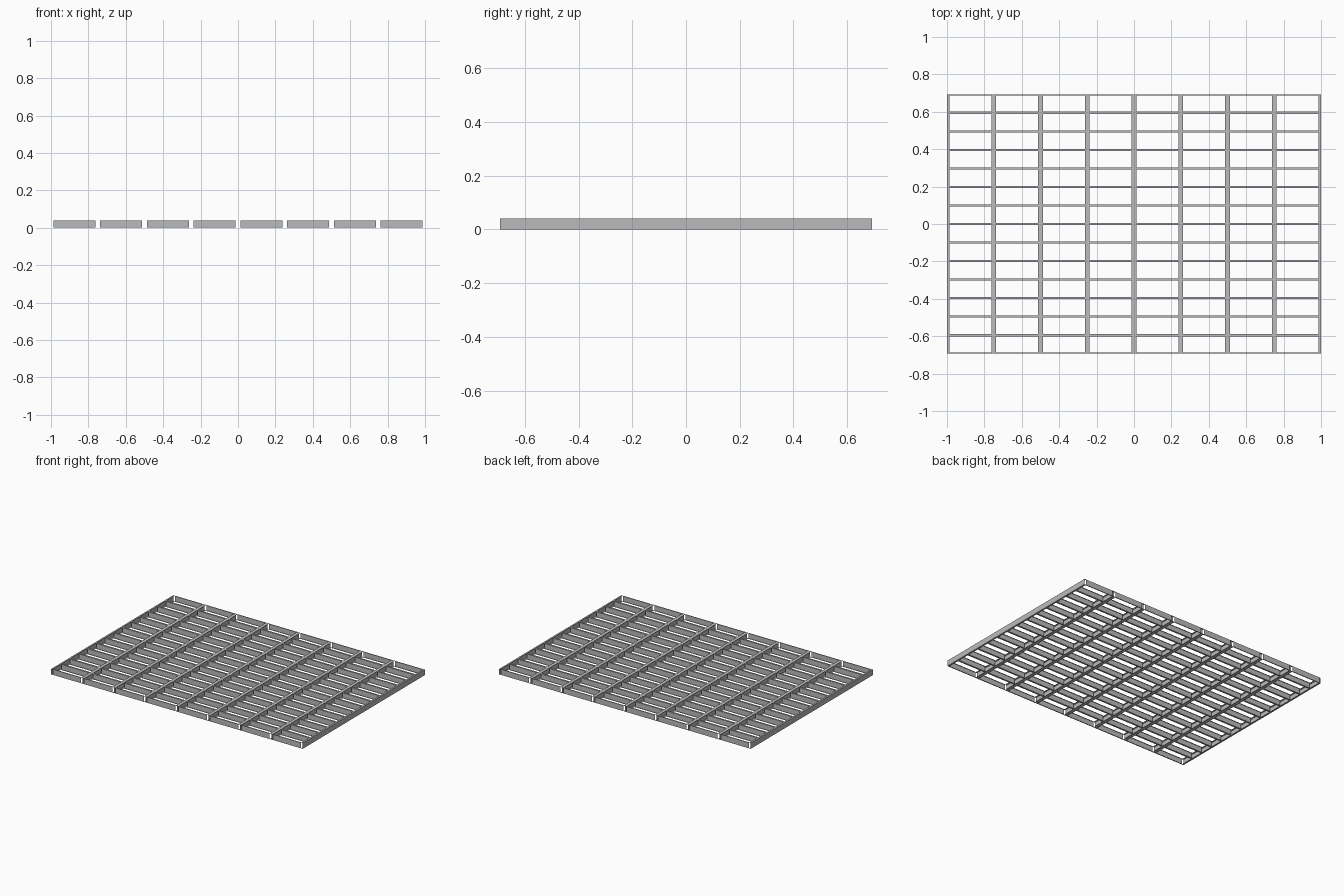
import bpy
import bmesh

if "Cube" in bpy.data.objects:
    bpy.data.objects.remove(bpy.data.objects["Cube"])

HALF_X, HALF_Y, HEIGHT = 1.0, 0.693, 0.04
BAYS, ROWS = 8, 14
BAY = 2 * HALF_X / BAYS
ROW = 2 * HALF_Y / ROWS
BEAM_FLANGE = 0.0125     # flange reach on each side of a beam web
JOIST_FLANGE = 0.0062    # flange reach on each side of a joist web

steel = bpy.data.materials.new("grey_steel")
steel.use_nodes = True
colour = (0.5, 0.5, 0.5, 1)
steel.diffuse_color = colour
steel.node_tree.nodes["Principled BSDF"].inputs["Base Color"].default_value = colour


def sheet_section(name, length, left, right, location, along_x=False):
    """Sheet-metal I or C section: upright web with top and bottom flanges."""
    bm = bmesh.new()

    def strip(a, b):
        corners = [(a, 0), (b, 0), (b, length), (a, length)]
        verts = []
        for (across, z), along in corners:
            pos = (along, across, z) if along_x else (across, along, z)
            verts.append(bm.verts.new(pos))
        bm.faces.new(verts)

    strip((0, 0), (0, HEIGHT))
    for z in (0, HEIGHT):
        if left:
            strip((-left, z), (0, z))
        if right:
            strip((0, z), (right, z))
    bmesh.ops.remove_doubles(bm, verts=bm.verts[:], dist=1e-5)
    mesh = bpy.data.meshes.new(name)
    bm.to_mesh(mesh)
    bm.free()
    mesh.materials.append(steel)
    obj = bpy.data.objects.new(name, mesh)
    obj.location = location
    bpy.context.collection.objects.link(obj)
    return obj


def reaches(i, last, flange):
    """Outermost members are channels whose flanges point inward."""
    return (0 if i == 0 else flange), (0 if i == last else flange)


# Main beams running front to back
for i in range(BAYS + 1):
    left, right = reaches(i, BAYS, BEAM_FLANGE)
    name = "side_channel" if i in (0, BAYS) else "main_beam"
    sheet_section(name, 2 * HALF_Y, left, right, (-HALF_X + i * BAY, -HALF_Y, 0))

# Cross joists, one segment repeated between the beam flanges
for j in range(ROWS + 1):
    front, back = reaches(j, ROWS, JOIST_FLANGE)
    name = "end_channel" if j in (0, ROWS) else "cross_joist"
    joist = sheet_section(name, BAY - 2 * BEAM_FLANGE, front, back,
                          (-HALF_X + BEAM_FLANGE, -HALF_Y + j * ROW, 0), along_x=True)
    array = joist.modifiers.new("bays", 'ARRAY')
    array.count = BAYS
    array.use_relative_offset = False
    array.use_constant_offset = True
    array.constant_offset_displace = (BAY, 0, 0)
